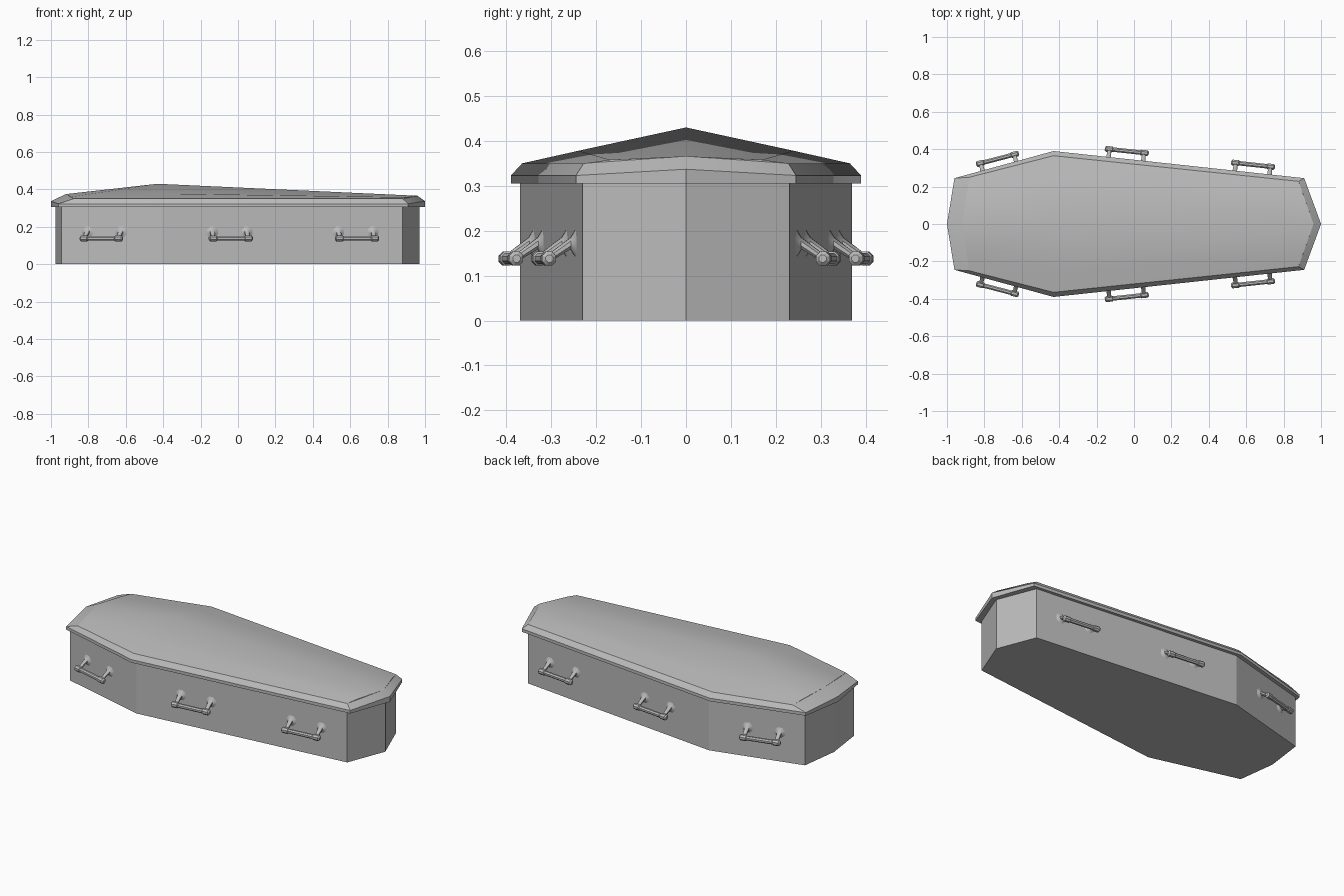
import bpy, bmesh, math
from mathutils import Vector

cube = bpy.data.objects.get("Cube")
if cube:
    bpy.data.objects.remove(cube)

grey = bpy.data.materials.new("plain_grey")
grey.use_nodes = True
grey.diffuse_color = (0.5, 0.5, 0.5, 1)
grey.node_tree.nodes["Principled BSDF"].inputs["Base Color"].default_value = (0.5, 0.5, 0.5, 1)


def finish(name, bm, angle):
    """Turn a bmesh into a named, coloured object smoothed below an angle."""
    bmesh.ops.recalc_face_normals(bm, faces=bm.faces)
    mesh = bpy.data.meshes.new(name)
    bm.to_mesh(mesh)
    bm.free()
    mesh.materials.append(grey)
    obj = bpy.data.objects.new(name, mesh)
    bpy.context.collection.objects.link(obj)
    bpy.ops.object.select_all(action='DESELECT')
    obj.select_set(True)
    bpy.context.view_layer.objects.active = obj
    bpy.ops.object.shade_smooth_by_angle(angle=math.radians(angle))
    return obj


def loft(bm, rings, cap_start=True, cap_end=True):
    """Bridge closed rings of points with quads."""
    loops = [[bm.verts.new(p) for p in ring] for ring in rings]
    n = len(loops[0])
    for a, b in zip(loops, loops[1:]):
        for i in range(n):
            j = (i + 1) % n
            bm.faces.new((a[i], a[j], b[j], b[i]))
    if cap_start:
        bm.faces.new(loops[0])
    if cap_end:
        bm.faces.new(loops[-1])
    return loops


def outline(half):
    """Mirror head tip, head corner, shoulder, foot corner, foot tip."""
    pts = [Vector(p) for p in half]
    return pts + [Vector((p.x, -p.y, p.z)) for p in reversed(pts[1:-1])]


# Body
body_half = [(-0.975, 0, 0), (-0.945, 0.23, 0), (-0.41, 0.37, 0), (0.88, 0.23, 0), (0.97, 0, 0)]
base = outline(body_half)
bm = bmesh.new()
loft(bm, [base, [p + Vector((0, 0, 0.31)) for p in base]])
finish("body", bm, 10)

# Lid: rim, sloped border and ridged top
rim_half = [(-1, 0, 0.305), (-0.96, 0.245, 0.305), (-0.43, 0.39, 0.305), (0.91, 0.245, 0.305), (1, 0, 0.305)]
rim_top = [(x, y, 0.323 if y else 0.337) for x, y, z in rim_half]
border = [(-0.92, 0, 0.375), (-0.88, 0.25, 0.35), (-0.43, 0.365, 0.35), (0.88, 0.228, 0.35), (0.96, 0, 0.366)]
bm = bmesh.new()
loops = loft(bm, [outline(h) for h in (rim_half, rim_top, border)], cap_end=False)
head, hc, sh, fc, foot, fc2, sh2, hc2 = loops[-1]
peak = bm.verts.new((-0.43, 0, 0.43))
for corner, shoulder, foot_corner, side in ((hc, sh, fc, 1), (hc2, sh2, fc2, -1)):
    mid_h = bm.verts.new((-0.893, side * 0.17, 0.360))
    mid_s = bm.verts.new((-0.43, side * 0.24, 0.378))
    mid_f = bm.verts.new((0.90, side * 0.17, 0.358))
    for f in ((corner, shoulder, mid_s, mid_h), (shoulder, foot_corner, mid_f, mid_s),
              (mid_h, mid_s, peak, head), (mid_s, mid_f, foot, peak),
              (corner, mid_h, head), (foot_corner, foot, mid_f)):
        bm.faces.new(f)
finish("lid", bm, 30)


def tube(bm, stations, u, v, sides=8):
    """Round section along stations of (centre, radius)."""
    turns = [2 * math.pi * (i + 0.5) / sides for i in range(sides)]
    loft(bm, [[c + r * (math.cos(t) * u + math.sin(t) * v) for t in turns] for c, r in stations])


# Handles: capped bar on two flared posts, hung on each side wall
up = Vector((0, 0, 1))
spots = (("head", -0.715, 1), ("middle", -0.045, 2), ("foot", 0.63, 2))
for side, label in ((1, "back"), (-1, "front")):
    for place, x, seg in spots:
        a, b = Vector(body_half[seg]), Vector(body_half[seg + 1])
        wall = a.lerp(b, (x - a.x) / (b.x - a.x))
        along = (b - a).normalized()
        out = Vector((-along.y, along.x, 0))
        for vec in (wall, along, out):
            vec.y *= side
        bar = wall + out * 0.06 + up * 0.138
        bm = bmesh.new()
        half = [(0.118, 0.009), (0.111, 0.017), (0.078, 0.017), (0.074, 0.013)]
        stations = [(bar - along * d, r) for d, r in half]
        stations += [(bar + along * d, r) for d, r in reversed(half)]
        tube(bm, stations, out, up)
        for s in (-1, 1):
            post = along * s * 0.093
            root = wall + post + up * 0.172
            tube(bm, [(root - out * 0.002, 0.036), (root + out * 0.003, 0.026),
                      (root + out * 0.010, 0.014), (bar + post, 0.010)], along, up)
        finish(f"{label}_{place}_handle", bm, 30)
